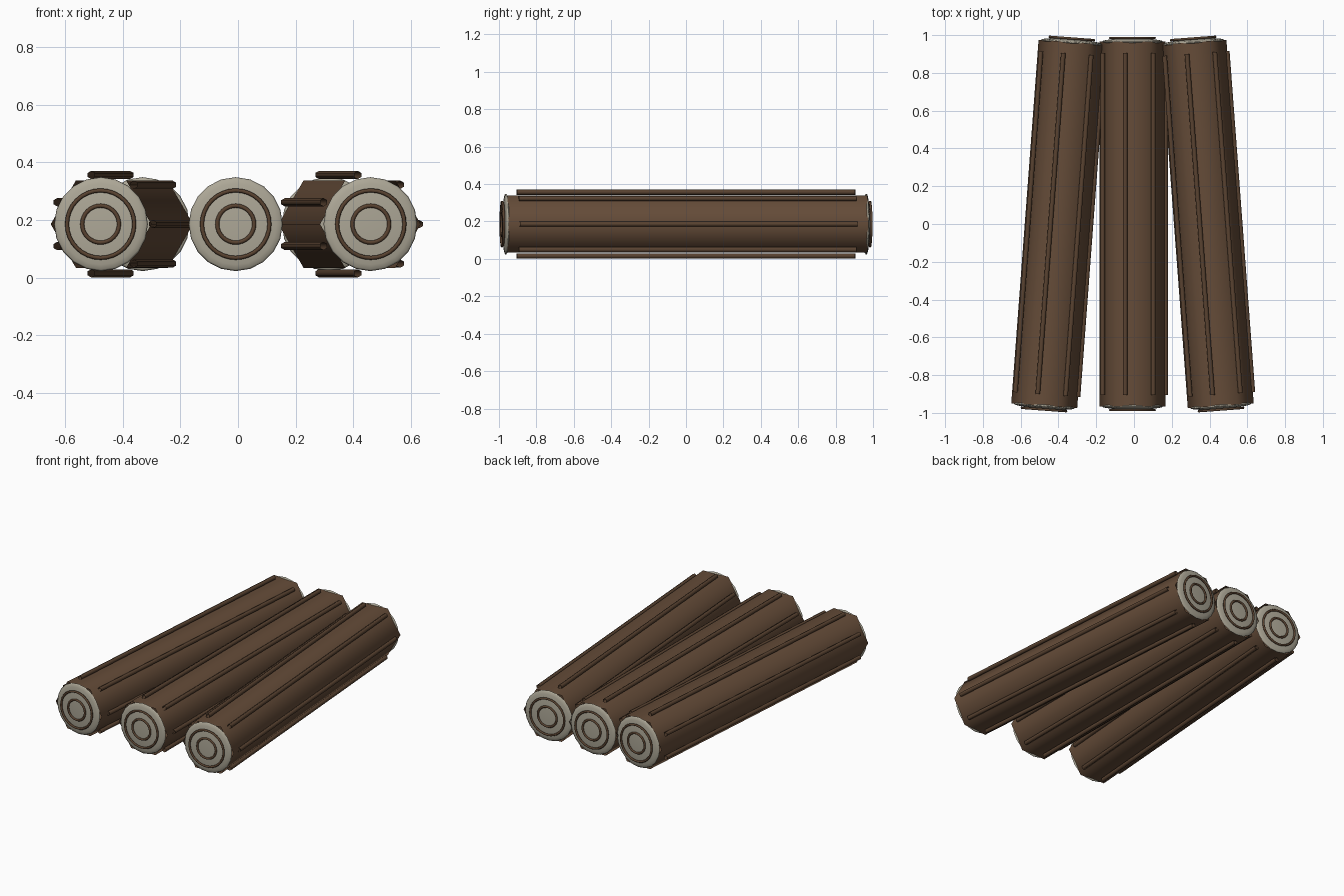
import bpy, bmesh, math
from mathutils import Matrix, Vector

if "Cube" in bpy.data.objects:
    bpy.data.objects.remove(bpy.data.objects["Cube"])

HALF_BODY, R_BODY = 0.965, 0.175
HALF_RIDGE, R_RIDGE, RIDGE_OFFSET = 0.905, 0.014, 0.175
LOG_Z = 0.186


def material(name, rgb):
    m = bpy.data.materials.new(name)
    m.diffuse_color = (*rgb, 1)
    m.use_nodes = True
    m.node_tree.nodes["Principled BSDF"].inputs["Base Color"].default_value = m.diffuse_color
    return m


bark = material("bark", (0.13, 0.072, 0.04))
dark_bark = material("dark_bark", (0.10, 0.055, 0.03))
cut_wood = material("cut_wood", (0.42, 0.39, 0.31))

TO_Y = Matrix.Rotation(math.pi / 2, 4, 'X')


def finish(bm, name, mat, place):
    for f in bm.faces:
        f.smooth = True
    mesh = bpy.data.meshes.new(name)
    bm.to_mesh(mesh)
    bm.free()
    mesh.materials.append(mat)
    ob = bpy.data.objects.new(name, mesh)
    ob.matrix_world = place
    bpy.context.collection.objects.link(ob)
    return ob


def add_tube(bm, x, z, radius, half, sides, spin=0.0):
    # open tube lying along y
    m = Matrix.Translation((x, 0, z)) @ TO_Y @ Matrix.Rotation(spin, 4, 'Z')
    bmesh.ops.create_cone(bm, cap_ends=False, segments=sides, radius1=radius,
                          radius2=radius, depth=2 * half, matrix=m)


def add_ring(bm, y, major, minor, seg=32, sub=6):
    loops = []
    for i in range(seg):
        a = 2 * math.pi * i / seg
        row = []
        for j in range(sub):
            b = 2 * math.pi * j / sub
            r = major + minor * math.cos(b)
            row.append(bm.verts.new((r * math.cos(a), y + minor * math.sin(b), r * math.sin(a))))
        loops.append(row)
    for i in range(seg):
        p, q = loops[i], loops[(i + 1) % seg]
        for j in range(sub):
            k = (j + 1) % sub
            bm.faces.new((p[j], p[k], q[k], q[j]))


def build_log(label, x, turn):
    place = Matrix.Translation((x, 0, LOG_Z)) @ Matrix.Rotation(turn, 4, 'Z')

    # six-sided trunk with a corner on each side
    bm = bmesh.new()
    add_tube(bm, 0, 0, R_BODY, HALF_BODY, 6, math.radians(30))
    finish(bm, label + "_trunk", bark, place)

    # seven bark ridges around the trunk
    bm = bmesh.new()
    for i in range(7):
        a = 2 * math.pi * i / 7
        add_tube(bm, RIDGE_OFFSET * math.cos(a), RIDGE_OFFSET * math.sin(a),
                 R_RIDGE, HALF_RIDGE, 6)
    finish(bm, label + "_bark_ridges", dark_bark, place)

    # flattened domes closing both ends
    bm = bmesh.new()
    for s in (-1, 1):
        m = (Matrix.Translation((0, s * 0.965, 0)) @ Matrix.Diagonal((1, 0.11, 1, 1)) @ TO_Y)
        bmesh.ops.create_uvsphere(bm, u_segments=20, v_segments=12, radius=0.163, matrix=m)
    finish(bm, label + "_cut_ends", cut_wood, place)

    # growth rings on both ends
    bm = bmesh.new()
    for s in (-1, 1):
        for r in (0.117, 0.064):
            add_ring(bm, s * 0.985, r, 0.007)
    bmesh.ops.recalc_face_normals(bm, faces=bm.faces)
    finish(bm, label + "_growth_rings", dark_bark, place)


for label, x, turn in (("left_log", -0.403, -0.075),
                       ("middle_log", -0.008, 0.0),
                       ("right_log", 0.387, 0.075)):
    build_log(label, x, turn)
